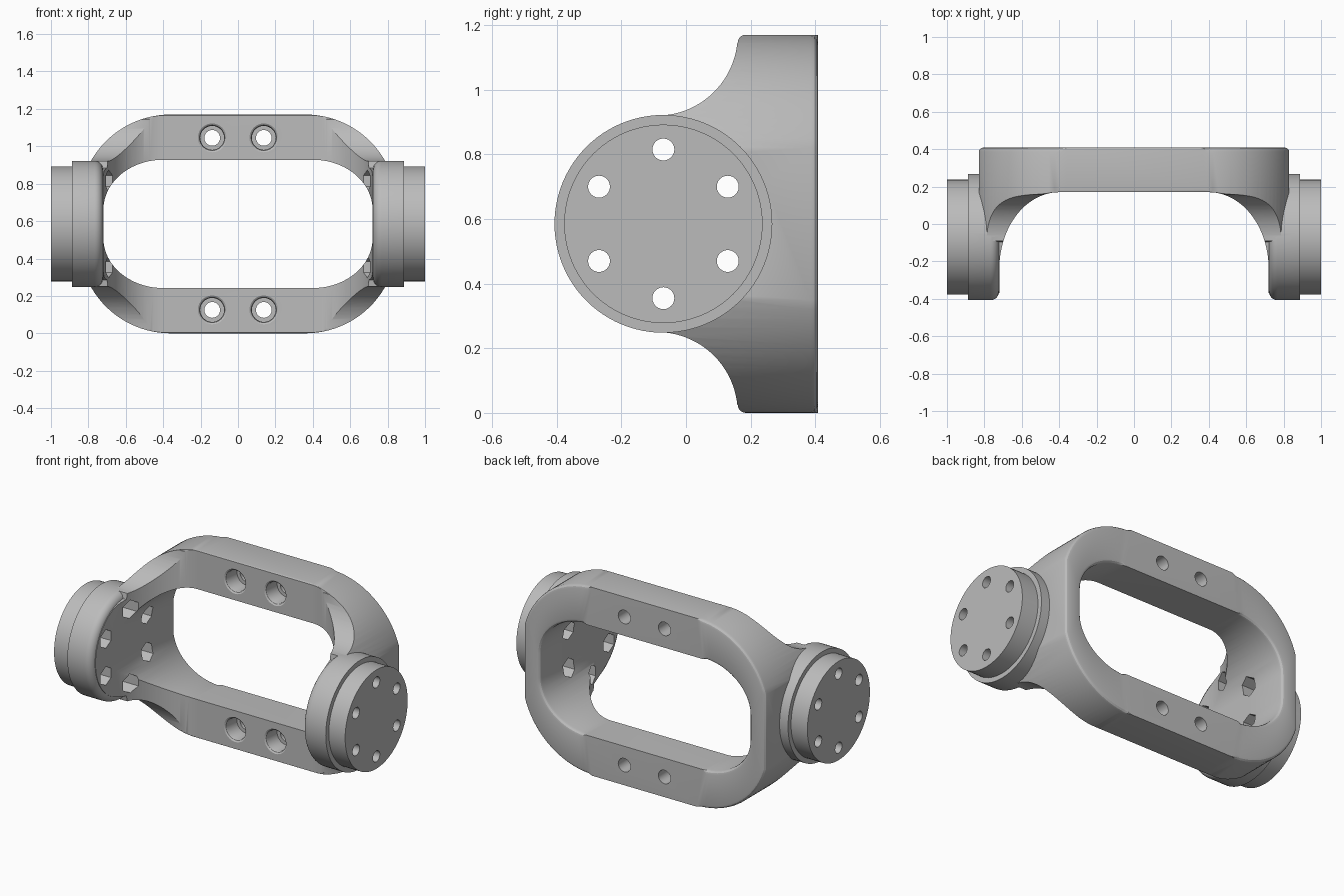
import bpy, bmesh
from math import sin, cos, pi, radians, atan2
from mathutils import Matrix, Vector

if "Cube" in bpy.data.objects:
    bpy.data.objects.remove(bpy.data.objects["Cube"], do_unlink=True)

MID = 0.585          # height of the hub axis
HUB_Y = -0.07        # depth of the hub axis
HUB_R = 0.337

grey = bpy.data.materials.new("plain_grey")
grey.use_nodes = True
grey.diffuse_color = (0.5, 0.5, 0.5, 1)
grey.node_tree.nodes["Principled BSDF"].inputs["Base Color"].default_value = (0.5, 0.5, 0.5, 1)


def make(name, bm):
    bmesh.ops.recalc_face_normals(bm, faces=bm.faces)
    mesh = bpy.data.meshes.new(name)
    bm.to_mesh(mesh)
    bm.free()
    mesh.materials.append(grey)
    obj = bpy.data.objects.new(name, mesh)
    bpy.context.collection.objects.link(obj)
    return obj


def arc(cx, cy, a, b, start, end, n=16):
    angles = [radians(start + (end - start) * i / n) for i in range(n + 1)]
    return [(cx + a * cos(t), cy + b * sin(t)) for t in angles]


def prism(name, points, place, lo, hi):
    """Extrude a closed outline between two positions along one axis."""
    bm = bmesh.new()
    low = [bm.verts.new(place(u, v, lo)) for u, v in points]
    high = [bm.verts.new(place(u, v, hi)) for u, v in points]
    bm.faces.new(low)
    bm.faces.new(high)
    for i in range(len(points)):
        j = (i + 1) % len(points)
        bm.faces.new((low[i], low[j], high[j], high[i]))
    return make(name, bm)


def lathe(name, profile, centre, axis, sides=32, spin=0.0):
    """Revolve (radius, distance) pairs about an axis and cap the ends."""
    turn = Vector(axis).to_track_quat('Z', 'Y').to_matrix().to_4x4()
    place = Matrix.Translation(centre) @ turn
    bm = bmesh.new()
    rings = []
    for r, t in profile:
        rings.append([bm.verts.new(place @ Vector((r * cos(2 * pi * k / sides + spin),
                                                   r * sin(2 * pi * k / sides + spin), t)))
                      for k in range(sides)])
    for a, b in zip(rings, rings[1:]):
        for k in range(sides):
            m = (k + 1) % sides
            bm.faces.new((a[k], a[m], b[m], b[k]))
    bm.faces.new(rings[0])
    bm.faces.new(rings[-1])
    return make(name, bm)


def combine(target, tool, operation):
    mod = target.modifiers.new("cut", 'BOOLEAN')
    mod.operation, mod.solver, mod.object = operation, 'EXACT', tool
    tool.hide_render = True
    bpy.context.view_layer.update()
    graph = bpy.context.evaluated_depsgraph_get()
    mesh = bpy.data.meshes.new_from_object(target.evaluated_get(graph))
    target.modifiers.clear()
    target.data = mesh
    bpy.data.objects.remove(tool, do_unlink=True)


def four_corners(quarter):
    """Mirror an upper right quarter outline into a closed loop about the hub height."""
    right = quarter + [(x, -z) for x, z in reversed(quarter)]
    return [(x, z + MID) for x, z in right + [(-x, z) for x, z in reversed(right)]]


# Ring frame: matching outer and inner loops, rounded at the back edges
R = 0.4906
outer_end = degrees_end = atan2(0.235 - (MID - R), 0.47) * 180 / pi
outer = four_corners(arc(0.36, MID - R, R, R, 90, outer_end, 20))
inner = four_corners(arc(0.40, 0.075, 0.32, 0.268, 90, 0, 20))
bm = bmesh.new()
loops = [[bm.verts.new((x, y, z)) for x, z in outline]
         for outline, y in ((outer, -0.6), (outer, 0.408), (inner, 0.408), (inner, -0.6))]
for a, b in zip(loops, loops[1:] + loops[:1]):
    for i in range(len(a)):
        j = (i + 1) % len(a)
        bm.faces.new((a[i], a[j], b[j], b[i]))
back = set(loops[1]), set(loops[2])
rim = [e for e in bm.edges if any(e.verts[0] in s and e.verts[1] in s for s in back)]
bmesh.ops.bevel(bm, geom=rim, offset=0.022, segments=3, profile=0.5, affect='EDGES')
frame = make("yoke_frame", bm)

# Side shape: tall back plate sweeping down to the round hubs
half = [(0.6, MID)]
half += arc(0.185, MID, 0.025, 0.585, 90, 90, 1)[:1]
half[:] = [(0.6, 0.6), (0.19, 0.6)]
half += arc(0.185, 0.56, 0.025, 0.025, 90, 180, 5)
half += arc(-0.09, 0.585, 0.25, 0.25, -6, -90, 24)
half += arc(HUB_Y, 0, 0.3, 0.3, 95, 176, 20)
side = [(y, z + MID) for y, z in half + [(y, -z) for y, z in reversed(half)]]
combine(frame, prism("side_shape", side, lambda u, v, w: (w, u, v), -1.2, 1.2), 'INTERSECT')

# Open space between the two arms
sweep = [(0.72, -0.7)] + arc(0.40, -0.24, 0.32, 0.41, 0, 90, 28)
void = sweep + [(-x, y) for x, y in reversed(sweep)]
combine(frame, prism("arm_space", void, lambda u, v, w: (u, v, w), -0.2, 1.4), 'DIFFERENCE')

# Round hubs with a stepped outer boss
hub = [(HUB_R - 0.045, 0.722)]
hub += [(r, t) for r, t in arc(HUB_R - 0.045, 0.767, 0.045, 0.045, -75, 0, 6)]
hub += [(HUB_R, 0.888), (0.307, 0.888), (0.307, 1.0)]
for s in (-1, 1):
    combine(frame, lathe("hub", hub, (0, HUB_Y, MID), (s, 0, 0), 96), 'UNION')

# Six bolt holes with hexagonal nut pockets in each hub
for s in (-1, 1):
    for k in range(6):
        a = radians(30 + 60 * k)
        centre = (0, HUB_Y + 0.23 * cos(a), MID + 0.23 * sin(a))
        combine(frame, lathe("nut_pocket", [(0.058, 0.5), (0.058, 0.80)],
                             centre, (s, 0, 0), 6, pi / 6), 'DIFFERENCE')
        combine(frame, lathe("bolt_hole", [(0.034, 0.6), (0.034, 1.1)],
                             centre, (s, 0, 0), 24), 'DIFFERENCE')

# Four counterbored holes through the back plate
bore = [(0.042, -0.1), (0.042, 0.13), (0.064, 0.13), (0.064, 0.222),
        (0.068, 0.232), (0.08, 0.24), (0.08, 0.3)]
for x in (-0.138, 0.138):
    for z in (-0.46, 0.46):
        combine(frame, lathe("plate_hole", bore, (x, 0.408, MID + z), (0, -1, 0), 32), 'DIFFERENCE')

# Smooth curved faces and keep the machined edges crisp
bpy.ops.object.select_all(action='DESELECT')
frame.select_set(True)
bpy.context.view_layer.objects.active = frame
bpy.ops.object.shade_smooth_by_angle(angle=radians(28))
